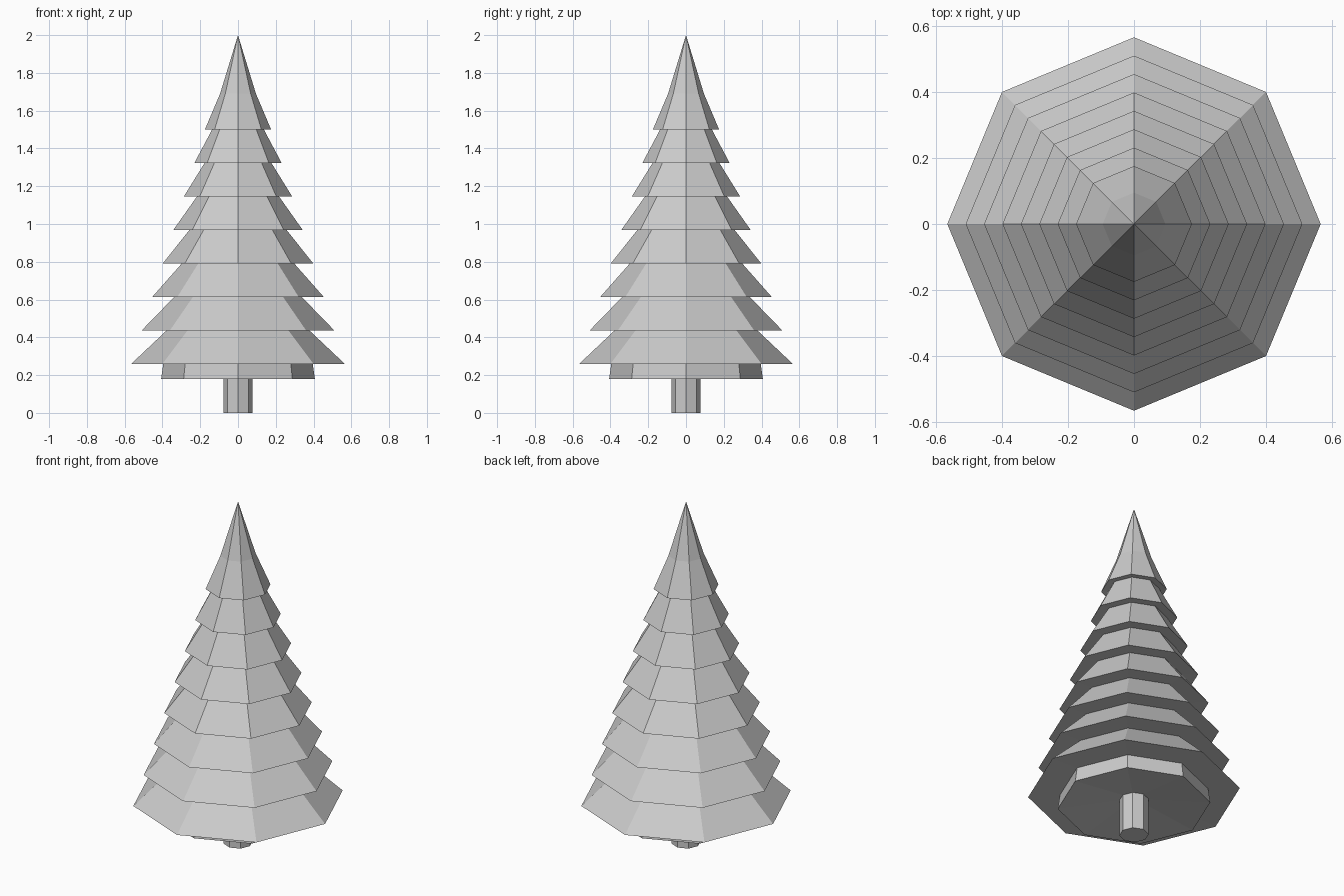
import bpy, bmesh
from math import sin, cos, pi

if "Cube" in bpy.data.objects:
    bpy.data.objects.remove(bpy.data.objects["Cube"])

SIDES = 8
TIERS = 8


def lathe(name, profile):
    """Revolve (radius, z) points around z; zero radius makes a pole."""
    bm = bmesh.new()
    rings = []
    for r, z in profile:
        if r == 0:
            rings.append([bm.verts.new((0, 0, z))] * SIDES)
        else:
            rings.append([bm.verts.new((r * cos(2 * pi * i / SIDES),
                                        r * sin(2 * pi * i / SIDES), z))
                          for i in range(SIDES)])
    for low, high in zip(rings, rings[1:]):
        for i in range(SIDES):
            j = (i + 1) % SIDES
            corners = dict.fromkeys((low[i], low[j], high[j], high[i]))
            bm.faces.new(list(corners))
    bmesh.ops.recalc_face_normals(bm, faces=bm.faces)
    mesh = bpy.data.meshes.new(name)
    bm.to_mesh(mesh)
    bm.free()
    obj = bpy.data.objects.new(name, mesh)
    bpy.context.collection.objects.link(obj)
    return obj


# Trunk
lathe("trunk", [(0, 0), (0.078, 0), (0.078, 0.26), (0, 0.26)])

# Foliage: hollowed base skirt, overlapping flared tiers, pointed tip
profile = [(0, 0.225), (0.407, 0.18), (0.395, 0.265)]
for t in range(TIERS):
    z = 0.26 + 0.1772 * t
    profile.append((0.565 - 0.0557 * t, z))
    last = t == TIERS - 1
    profile.append((0.372 - 0.0396 * t, z + (0.19 if last else 0.182)))
profile.append((0, 2.0))
lathe("foliage", profile)
